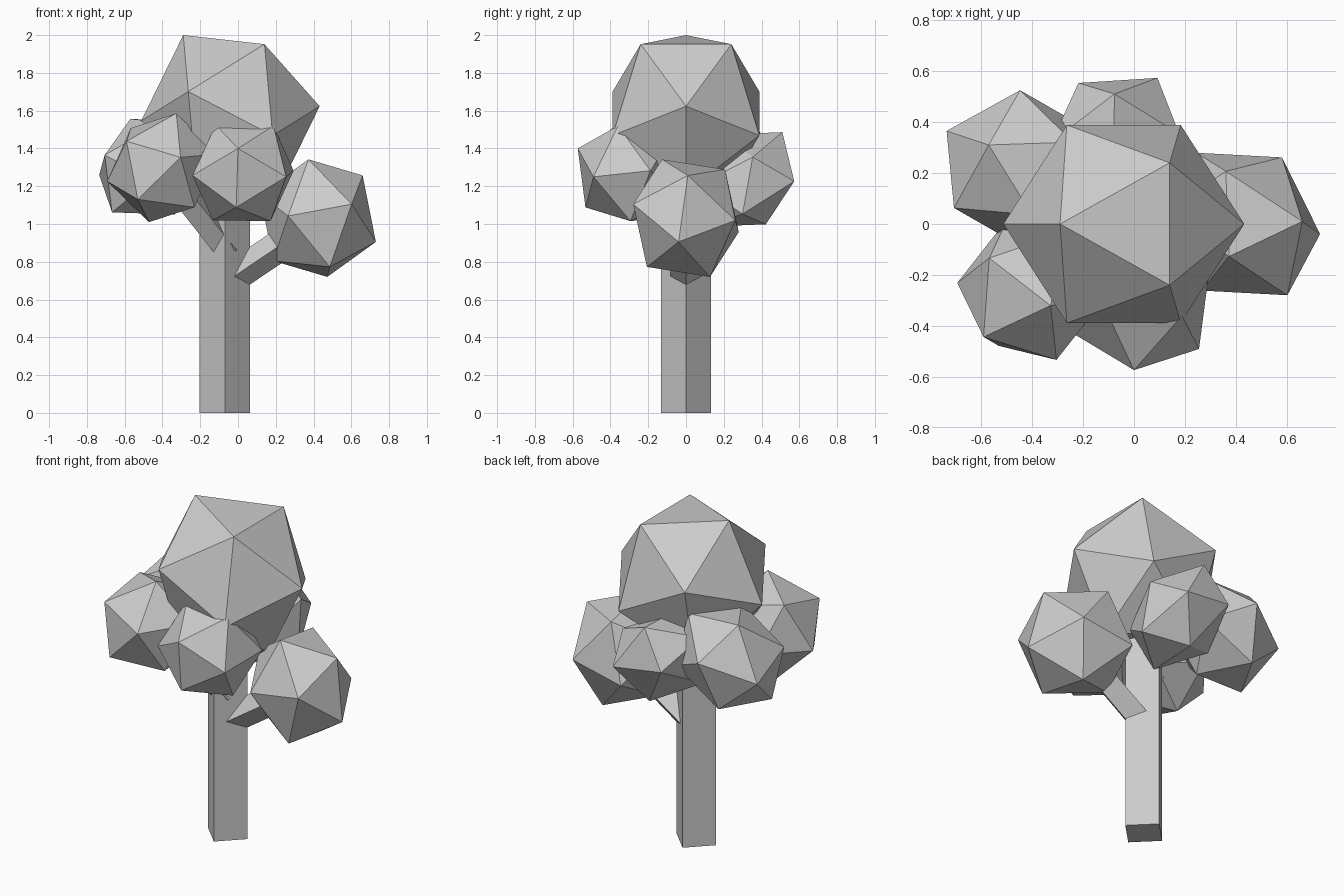
import bpy
import bmesh
import math
from mathutils import Matrix, Vector

cube = bpy.data.objects.get("Cube")
if cube:
    bpy.data.objects.remove(cube)

grey = bpy.data.materials.new("plain_grey")
grey.use_nodes = True
GREY = (0.6, 0.6, 0.6, 1)
grey.diffuse_color = GREY
grey.node_tree.nodes["Principled BSDF"].inputs["Base Color"].default_value = GREY


def finish(name, bm):
    bmesh.ops.recalc_face_normals(bm, faces=bm.faces[:])
    mesh = bpy.data.meshes.new(name)
    bm.to_mesh(mesh)
    bm.free()
    mesh.materials.append(grey)
    obj = bpy.data.objects.new(name, mesh)
    bpy.context.collection.objects.link(obj)
    return obj


def leaf_clump(name, centre, a, b, c):
    """Icosahedron turned and stretched so one face has corners a, b, c (from its centre)."""
    bm = bmesh.new()
    bmesh.ops.create_icosphere(bm, subdivisions=1, radius=1)
    bm.faces.ensure_lookup_table()
    source = Matrix([v.co for v in bm.faces[0].verts]).transposed()
    target = Matrix((a, b, c)).transposed()
    fit = target @ source.inverted()
    for v in bm.verts:
        v.co = fit @ v.co + Vector(centre)
    return finish(name, bm)


def square_beam(name, start, end, radius):
    """Square beam between two points, with one edge turned upwards."""
    start, end = Vector(start), Vector(end)
    axis = end - start
    bm = bmesh.new()
    bmesh.ops.create_cone(bm, cap_ends=True, segments=4, radius1=radius,
                          radius2=radius, depth=axis.length)
    turn = axis.to_track_quat('Z', 'Y').to_matrix().to_4x4()
    bm.transform(Matrix.Translation((start + end) / 2) @ turn)
    return finish(name, bm)


# Trunk and branches
square_beam("trunk", (-0.07, 0, 0), (-0.07, 0, 1.3), 0.133)
square_beam("left_branch", (-0.07, 0, 0.69), (0.42, 0, 1.02), 0.083)
square_beam("right_branch", (-0.05, -0.02, 0.86), (-0.4, -0.255, 1.3), 0.075)

# Crown
leaf_clump("top_leaves", (-0.04, 0, 1.585),
           (-0.25, 0, 0.415), (0.18, 0.24, 0.367), (0.18, -0.24, 0.367))

# Lower leaf clumps
leaf_clump("left_leaves", (0.423, 0, 1.031),
           (-0.05, -0.127, 0.311), (0.237, 0.01, 0.226), (-0.063, 0.207, 0.258))
leaf_clump("front_leaves", (0.027, -0.308, 1.27),
           (-0.027, -0.265, 0.13), (0.161, -0.052, 0.25), (0.228, -0.182, -0.02))
leaf_clump("front_right_leaves", (-0.399, -0.255, 1.298),
           (0.072, -0.065, 0.288), (-0.191, -0.188, 0.14), (0.095, -0.278, 0.055))
leaf_clump("back_right_leaves", (-0.453, 0.223, 1.303),
           (-0.117, 0.087, 0.253), (-0.253, -0.16, 0.062), (-0.282, 0.142, -0.043))
leaf_clump("back_leaves", (-0.065, 0.31, 1.236),
           (0.157, 0.263, -0.01), (-0.153, 0.243, 0.03), (-0.012, 0.2, 0.25))
